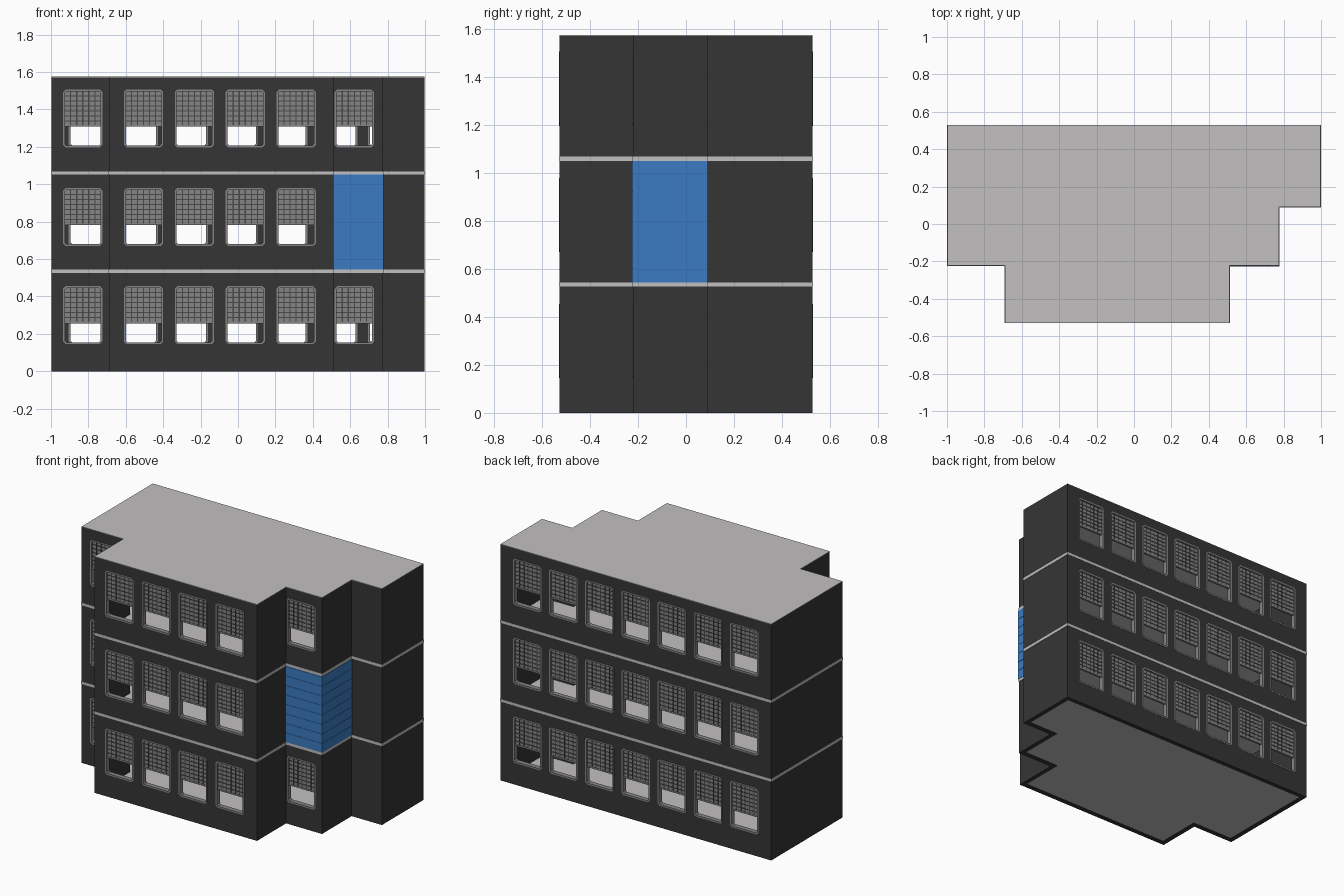
import bpy, bmesh
from mathutils import Vector

if "Cube" in bpy.data.objects:
    bpy.data.objects.remove(bpy.data.objects["Cube"], do_unlink=True)


def material(name, hex_colour):
    def linear(c):
        return c / 12.92 if c <= 0.04045 else ((c + 0.055) / 1.055) ** 2.4
    colour = [linear(int(hex_colour[i:i + 2], 16) / 255) for i in (0, 2, 4)] + [1]
    mat = bpy.data.materials.new(name)
    mat.use_nodes = True
    mat.diffuse_color = colour
    mat.node_tree.nodes["Principled BSDF"].inputs["Base Color"].default_value = colour
    return mat


CHARCOAL = material("charcoal wall", "353535")
CONCRETE = material("pale concrete", "C2C0C0")
GREY = material("window grey", "868686")
DARK = material("dark lattice", "484848")
BLUE = material("blue cladding", "3B7BC2")


def finish(name, bm, mat):
    bmesh.ops.recalc_face_normals(bm, faces=bm.faces)
    mesh = bpy.data.meshes.new(name)
    bm.to_mesh(mesh)
    bm.free()
    mesh.materials.append(mat)
    obj = bpy.data.objects.new(name, mesh)
    bpy.context.collection.objects.link(obj)
    return obj


def inset(points, t):
    """Offset a counter-clockwise outline inward by t with mitred corners."""
    result = []
    for i, p in enumerate(points):
        a = (p - points[i - 1]).normalized()
        b = (points[(i + 1) % len(points)] - p).normalized()
        n1, n2 = Vector((-a.y, a.x)), Vector((-b.y, b.x))
        result.append(p + t * (n1 + n2) / (1 + n1.dot(n2)))
    return result


def flat(u, v, w):
    return (u, v, w)


def upright(u, v, w):
    return (u, w, v)


def prism(bm, points, w0, w1, place=flat):
    low, high = [[bm.verts.new(place(p.x, p.y, w)) for p in points] for w in (w0, w1)]
    bm.faces.new(low)
    bm.faces.new(high)
    for i in range(len(points)):
        bm.faces.new((low[i - 1], low[i], high[i], high[i - 1]))


def ring(bm, points, t, w0, w1, place=flat):
    inner = inset(points, t)
    loops = [[bm.verts.new(place(p.x, p.y, w)) for p in pts]
             for pts, w in ((points, w0), (points, w1), (inner, w1), (inner, w0))]
    for k in range(4):
        a, b = loops[k - 1], loops[k]
        for i in range(len(points)):
            bm.faces.new((a[i - 1], a[i], b[i], b[i - 1]))


def box(bm, x0, x1, y0, y1, z0, z1):
    prism(bm, [Vector(p) for p in ((x0, y0), (x1, y0), (x1, y1), (x0, y1))], z0, z1)


# Layout: stepped footprint, storeys and window positions
TOP, WALL = 1.575, 0.03
FRONT, STEP, SIDE, BACK = -0.528, -0.222, 0.09, 0.528
LEFT, RIGHT, BAY, WING = -0.998, 0.998, 0.775, 0.51
footprint = [Vector(p) for p in (
    (LEFT, STEP), (-0.69, STEP), (-0.69, FRONT), (WING, FRONT), (WING, STEP),
    (BAY, STEP), (BAY, SIDE), (RIGHT, SIDE), (RIGHT, BACK), (LEFT, BACK))]
FLOORS = (0.535, 1.06)
SILLS = (0.145, 0.67, 1.197)
WIDTH, HEIGHT, OPEN, CHAMFER = 0.21, 0.31, 0.115, 0.014

windows = []  # centre x, sill height, outer wall plane, inward direction
for storey, sill in enumerate(SILLS):
    windows.append((-0.83, sill, STEP, 1))
    windows += [(-0.505 + 0.272 * i, sill, FRONT, 1) for i in range(4)]
    if storey != 1:
        windows.append((0.622, sill, STEP, 1))
    windows += [(-0.8 + 0.2667 * i, sill, BACK, -1) for i in range(7)]


def window_outline(x, z):
    a, b, c = WIDTH / 2, HEIGHT, CHAMFER
    return [Vector(p) for p in (
        (x - a + c, z), (x + a - c, z), (x + a, z + c), (x + a, z + b - c),
        (x + a - c, z + b), (x - a + c, z + b), (x - a, z + b - c), (x - a, z + c))]


# Hollow outer walls with window openings
bm = bmesh.new()
ring(bm, footprint, WALL, 0, TOP - 0.003)
walls = finish("outer_walls", bm, CHARCOAL)

bm = bmesh.new()
for x, z, y, d in windows:
    prism(bm, window_outline(x, z), y - 0.05, y + 0.05, upright)
cutter = finish("window_cutter", bm, CHARCOAL)
cutter.hide_render = True
cut = walls.modifiers.new("openings", "BOOLEAN")
cut.object, cut.operation, cut.solver = cutter, "DIFFERENCE", "EXACT"
graph = bpy.context.evaluated_depsgraph_get()
cut_mesh = bpy.data.meshes.new_from_object(walls.evaluated_get(graph))
walls.modifiers.clear()
walls.data = cut_mesh
bpy.data.objects.remove(cutter, do_unlink=True)

# Ground slab, storey slabs showing as pale bands, and roof
bm = bmesh.new()
prism(bm, inset(footprint, WALL), 0.004, 0.02)
finish("ground_slab", bm, CONCRETE)
for name, z in zip(("first_floor_slab", "second_floor_slab"), FLOORS):
    bm = bmesh.new()
    prism(bm, inset(footprint, -0.002), z - 0.009, z + 0.009)
    finish(name, bm, CONCRETE)
bm = bmesh.new()
prism(bm, footprint, TOP - 0.003, TOP)
finish("roof", bm, CONCRETE)

# Windows: frame, screened upper part with lattice, open lower part
frames, screens, bars = bmesh.new(), bmesh.new(), bmesh.new()
for x, z, y, d in windows:
    ring(frames, window_outline(x, z), 0.01, y - d * 0.002, y + d * WALL, upright)
    half = WIDTH / 2 - 0.008
    low, high = z + OPEN, z + HEIGHT - 0.008
    mid = y + d * 0.014
    box(screens, x - half, x + half, mid - 0.004, mid + 0.004, low, high)
    box(frames, x - half, x + half, mid - 0.007, mid + 0.007, low - 0.004, low + 0.006)
    for i in range(1, 6):
        u = x - half + 2 * half * i / 6
        box(bars, u - 0.003, u + 0.003, mid - 0.006, mid + 0.006, low, high)
    for i in range(1, 7):
        v = low + (high - low) * i / 7
        box(bars, x - half, x + half, mid - 0.0065, mid + 0.0065, v - 0.003, v + 0.003)
finish("window_frames", frames, GREY)
finish("window_screens", screens, GREY)
finish("window_lattice", bars, DARK)

# Blue boarded cladding around the middle storey of the bay
bm = bmesh.new()
z0, z1, boards = FLOORS[0] + 0.009, FLOORS[1] - 0.009, 8
pitch = (z1 - z0) / boards
corner = [(WING, BAY + 0.002, STEP - 0.002, STEP), (BAY, BAY + 0.002, STEP, SIDE)]
for x0, x1, y0, y1 in corner:
    box(bm, x0, x1, y0, y1, z0, z1)
for i in range(boards):
    a, b = z0 + i * pitch, z0 + (i + 1) * pitch - 0.003
    box(bm, WING, BAY + 0.004, STEP - 0.004, STEP - 0.002, a, b)
    box(bm, BAY + 0.002, BAY + 0.004, STEP - 0.002, SIDE, a, b)
finish("blue_cladding", bm, BLUE)
